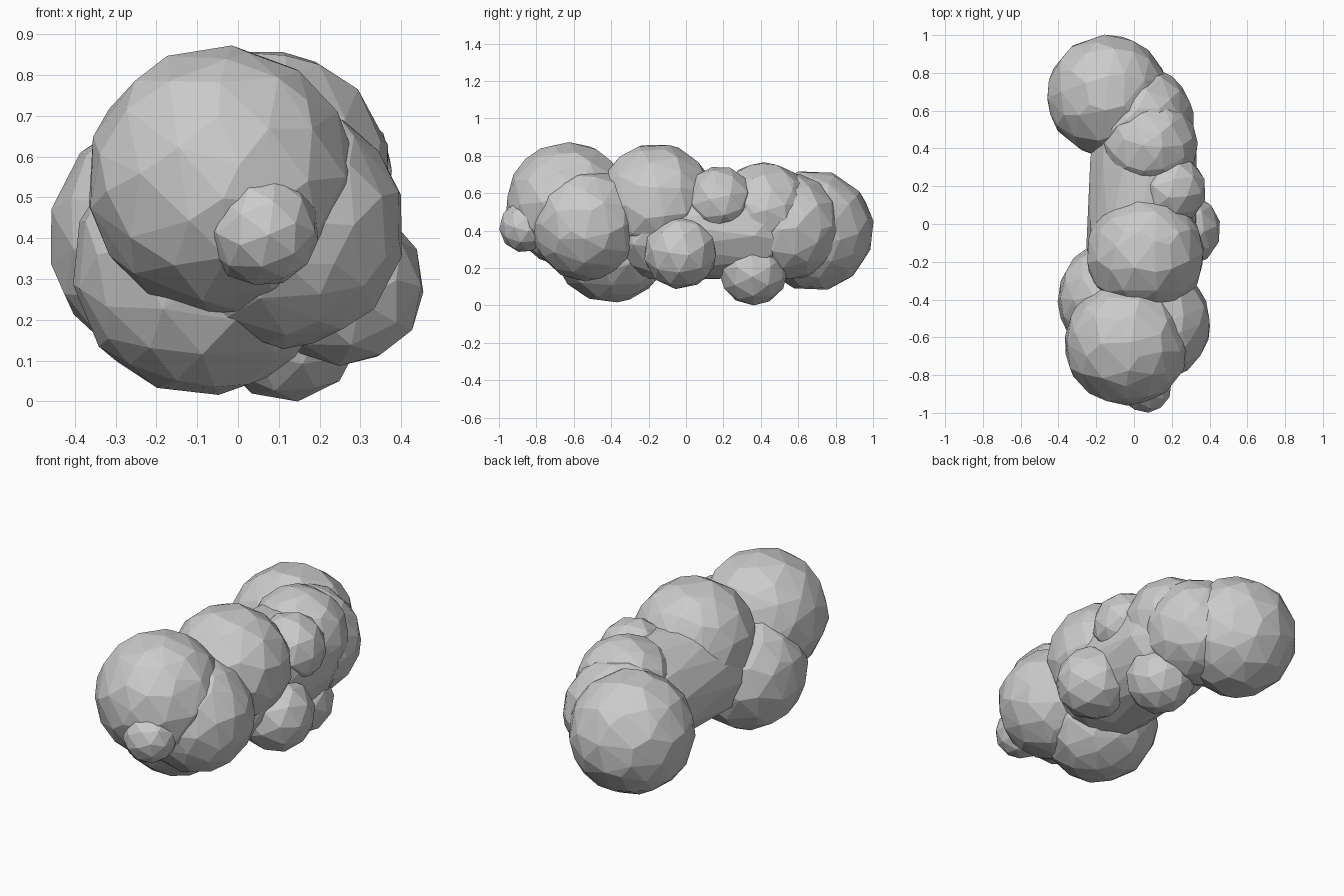
import bpy, bmesh, random
from mathutils import Vector, Euler

if "Cube" in bpy.data.objects:
    bpy.data.objects.remove(bpy.data.objects["Cube"])

random.seed(4)
grey = bpy.data.materials.new("stone_grey")
grey.diffuse_color = (0.6, 0.6, 0.6, 1)
grey.use_nodes = True
grey.node_tree.nodes["Principled BSDF"].inputs["Base Color"].default_value = grey.diffuse_color


def add_ball(bm, centre, radius, detail):
    """Add one randomly turned faceted ball to the mesh."""
    verts = bmesh.ops.create_icosphere(bm, subdivisions=detail, radius=radius)["verts"]
    turn = Euler([random.uniform(0, 6.28) for _ in range(3)]).to_matrix()
    for v in verts:
        v.co = turn @ v.co + Vector(centre)


def finish(bm, name, ratio=1.0):
    """Turn the mesh into a flat-shaded object with irregular facets."""
    mesh = bpy.data.meshes.new(name)
    bm.to_mesh(mesh)
    bm.free()
    mesh.materials.append(grey)
    obj = bpy.data.objects.new(name, mesh)
    bpy.context.collection.objects.link(obj)
    if ratio < 1:
        obj.modifiers.new("irregular_facets", "DECIMATE").ratio = ratio
    return obj


def lump(name, centre, radius, small=False):
    bm = bmesh.new()
    add_ball(bm, centre, radius, 2 if small else 3)
    finish(bm, name, 1.0 if small else 0.5)


def bridge(name, a, ra, b, rb):
    """Convex body stretched between two balls."""
    bm = bmesh.new()
    add_ball(bm, a, ra, 2)
    add_ball(bm, b, rb, 2)
    bmesh.ops.delete(bm, geom=bm.faces[:], context="FACES_KEEP_BOUNDARY")
    for f in bm.faces[:]:
        bm.faces.remove(f)
    for e in bm.edges[:]:
        bm.edges.remove(e)
    if not bm.verts:
        add_ball(bm, a, ra, 2)
        add_ball(bm, b, rb, 2)
    hull = bmesh.ops.convex_hull(bm, input=bm.verts[:])
    junk = {g for g in hull["geom_interior"] + hull["geom_unused"]
            if isinstance(g, bmesh.types.BMVert)}
    bmesh.ops.delete(bm, geom=list(junk), context="VERTS")
    bmesh.ops.recalc_face_normals(bm, faces=bm.faces[:])
    finish(bm, name)


# Front cluster
lump("front_lump", (-0.04, -0.63, 0.54), 0.33)
lump("front_right_lump", (0.11, -0.53, 0.43), 0.298)
lump("front_lower_lump", (-0.09, -0.40, 0.33), 0.315)
lump("front_bump", (0.06, -0.86, 0.42), 0.14, True)

# Middle body
lump("middle_lump", (0.06, -0.16, 0.55), 0.315)
bridge("middle_body", (0.04, -0.15, 0.42), 0.295, (0.05, 0.36, 0.42), 0.285)
lump("middle_side_bump", (0.20, 0.18, 0.56), 0.185, True)

# Small lumps low on the right
lump("right_lower_bump", (0.26, -0.03, 0.285), 0.2, True)
lump("bottom_bump", (0.12, 0.36, 0.183), 0.185, True)

# Back cluster
lump("back_upper_lump", (0.08, 0.42, 0.51), 0.255)
lump("back_joint_lump", (0.03, 0.55, 0.42), 0.285)
lump("back_lump", (-0.14, 0.68, 0.40), 0.322)
